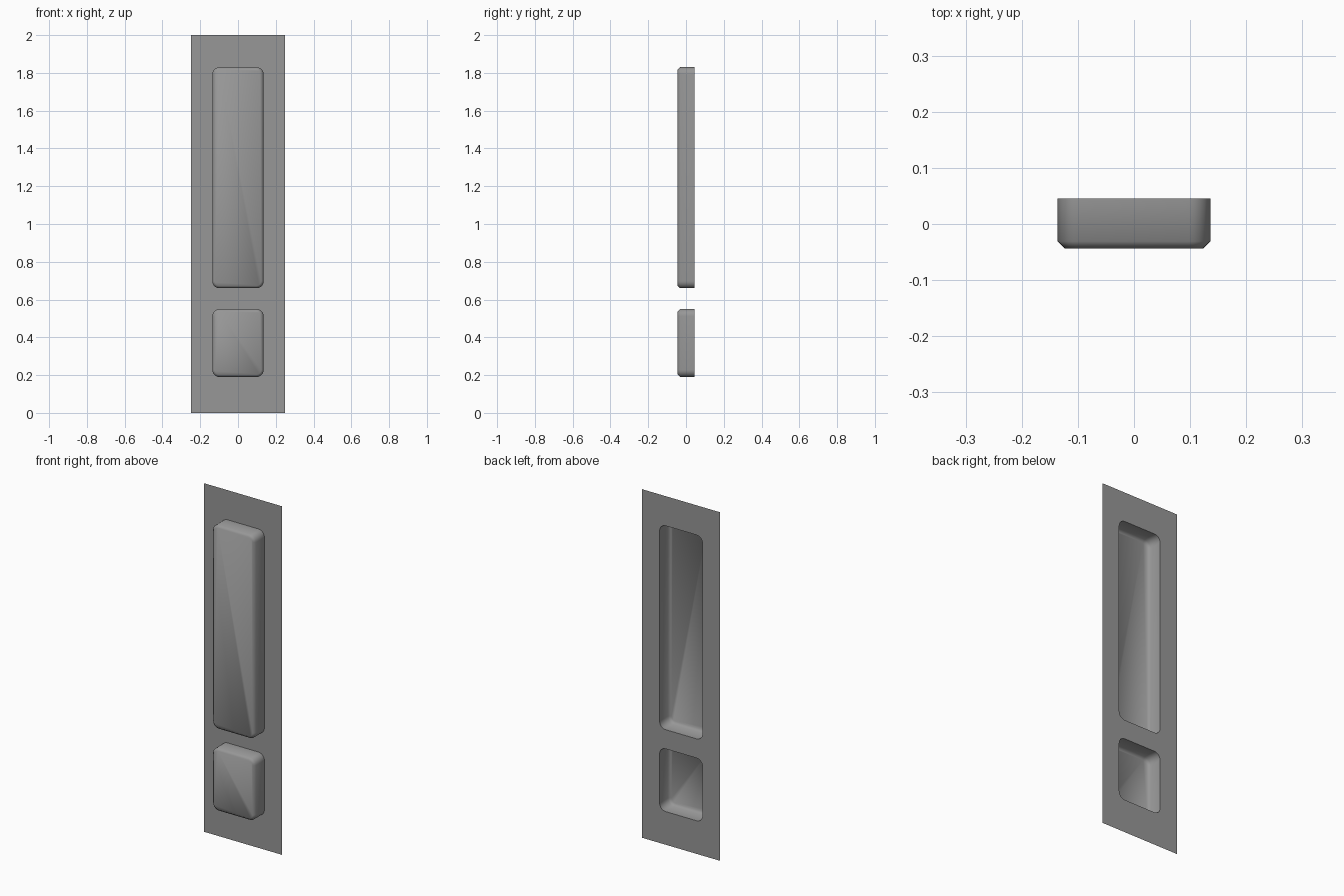
import bpy, bmesh, math
from mathutils import Vector

cube = bpy.data.objects.get("Cube")
if cube:
    bpy.data.objects.remove(cube, do_unlink=True)

BACK, LIP, FACE = 0.045, -0.031, -0.044   # depths along y
HALF_W, RADIUS, CHAMFER, STEPS = 0.136, 0.038, 0.013, 6
PANELS = {"upper_panel": (0.66, 1.83), "lower_panel": (0.19, 0.55)}

grey = bpy.data.materials.new("mid grey")
grey.use_nodes = True
colour = (0.31, 0.31, 0.31, 1)
grey.diffuse_color = colour
grey.node_tree.nodes["Principled BSDF"].inputs["Base Color"].default_value = colour


def rounded_ring(bm, low, high, inset, y):
    """Vertices of a rounded rectangle, inset from its nominal outline."""
    r = RADIUS - inset
    ring = []
    for q, (sx, z) in enumerate([(1, high - RADIUS), (-1, high - RADIUS),
                                 (-1, low + RADIUS), (1, low + RADIUS)]):
        for i in range(STEPS + 1):
            a = (q + i / STEPS) * math.pi / 2
            ring.append(bm.verts.new((sx * (HALF_W - RADIUS) + r * math.cos(a), y,
                                      z + r * math.sin(a))))
    return ring


def loop_edges(bm, ring):
    return [bm.edges.new((v, ring[i - 1])) for i, v in enumerate(ring)]


def finish(bm, name):
    mesh = bpy.data.meshes.new(name)
    bm.to_mesh(mesh)
    bm.free()
    mesh.materials.append(grey)
    obj = bpy.data.objects.new(name, mesh)
    bpy.context.collection.objects.link(obj)
    return obj


# Flat door sheet with two rounded openings
bm = bmesh.new()
outline = [bm.verts.new((x, BACK, z))
           for x, z in [(-0.248, 0), (0.248, 0), (0.248, 2), (-0.248, 2)]]
edges = loop_edges(bm, outline)
for low, high in PANELS.values():
    edges += loop_edges(bm, rounded_ring(bm, low, high, 0, BACK))
bmesh.ops.triangle_fill(bm, edges=edges, use_beauty=True, normal=Vector((0, -1, 0)))
for f in bm.faces:
    f.normal_update()
    if f.normal.y > 0:
        f.normal_flip()
bmesh.ops.dissolve_limit(bm, angle_limit=0.01, verts=[], edges=bm.edges[:])
finish(bm, "door_sheet")

# Raised hollow panels, open at the back
for name, (low, high) in PANELS.items():
    bm = bmesh.new()
    rings = [rounded_ring(bm, low, high, inset, y)
             for inset, y in [(0, BACK), (0, LIP), (CHAMFER, FACE)]]
    for a, b in zip(rings, rings[1:]):
        for i in range(len(a)):
            bm.faces.new((a[i - 1], b[i - 1], b[i], a[i]))
    cap = bm.faces.new(rings[-1])
    bm.normal_update()
    if cap.normal.y > 0:
        cap.normal_flip()
    for f in bm.faces:
        if f is not cap:
            out = f.calc_center_median() - Vector((0, 0, (low + high) / 2))
            # Long sides point sideways, short sides point up or down
            side = Vector((out.x if abs(f.normal.x) > 0.5 else 0, 0,
                           out.z if abs(f.normal.z) > 0.5 else 0))
            if f.normal.dot(side) < 0:
                f.normal_flip()
    obj = finish(bm, name)
    bpy.ops.object.select_all(action="DESELECT")
    obj.select_set(True)
    bpy.context.view_layer.objects.active = obj
    bpy.ops.object.shade_smooth_by_angle(angle=math.radians(50))
